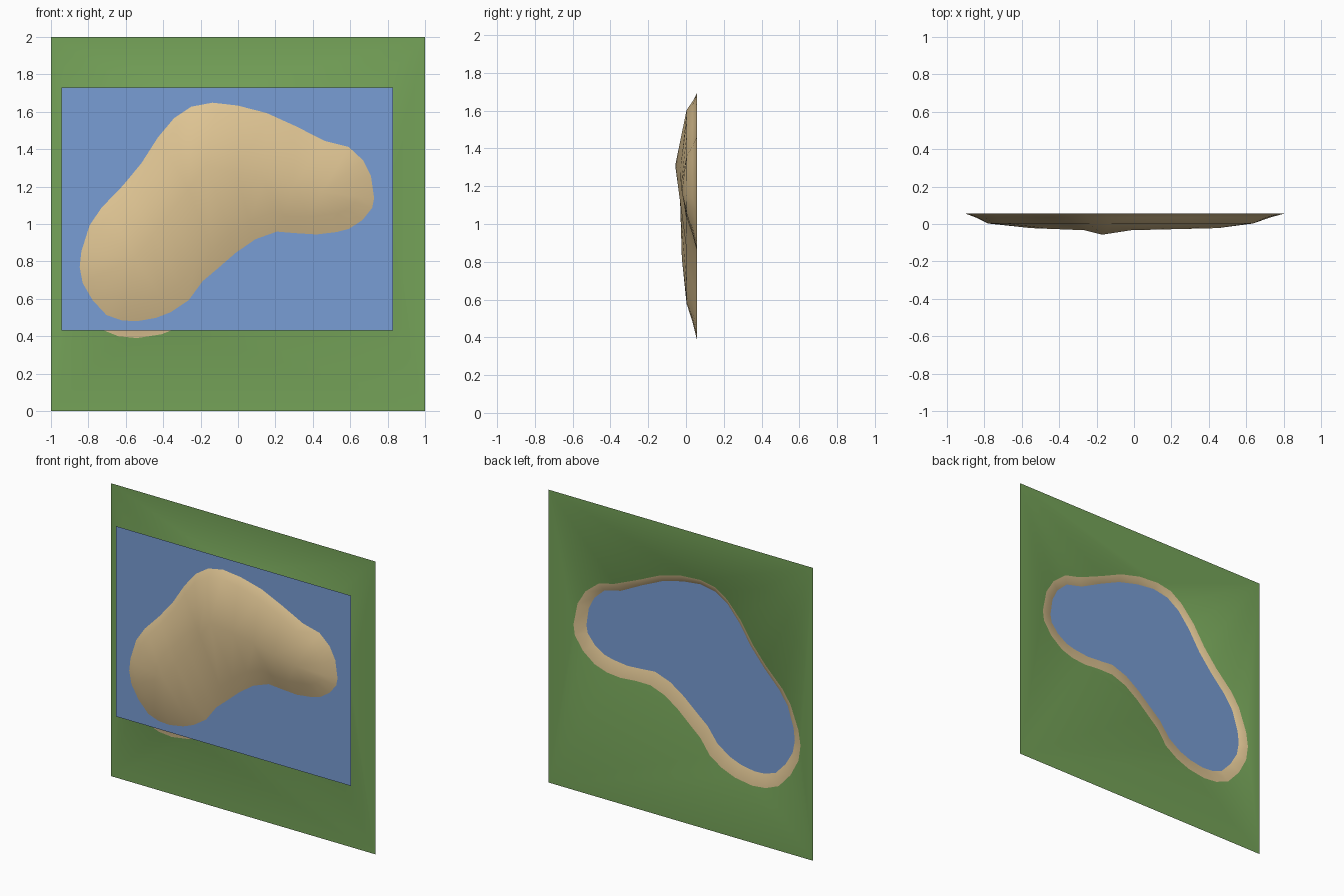
import bpy, bmesh
from mathutils import Vector

if "Cube" in bpy.data.objects:
    bpy.data.objects.remove(bpy.data.objects["Cube"])

TOP, WATER, SHELF = 0.057, 0.035, 0.003


def material(name, colour):
    m = bpy.data.materials.new(name)
    m.diffuse_color = (*colour, 1)
    m.use_nodes = True
    m.node_tree.nodes["Principled BSDF"].inputs["Base Color"].default_value = m.diffuse_color
    return m


grass = material("grass green", (0.18, 0.37, 0.10))
sand = material("sand", (0.73, 0.55, 0.29))
blue = material("water blue", (0.19, 0.34, 0.66))

# Shoreline outline (x, z)
RIM = [(.81, 1.13), (.78, 1.28), (.72, 1.38), (.62, 1.46), (.5, 1.49), (.31, 1.57),
       (.155, 1.64), (0, 1.68), (-.15, 1.69), (-.26, 1.67), (-.35, 1.61), (-.45, 1.5),
       (-.54, 1.36), (-.64, 1.24), (-.77, 1.11), (-.83, 1.02), (-.89, .86), (-.905, .76),
       (-.89, .655), (-.83, .54), (-.74, .44), (-.64, .4), (-.54, .39), (-.41, .41),
       (-.31, .45), (-.22, .51), (-.15, .61), (-.07, .68), (.02, .76), (.12, .83),
       (.23, .87), (.34, .87), (.46, .86), (.56, .87), (.65, .9), (.74, .97), (.8, 1.06)]

# Bent bottom line of the basin: left end, elbow, right end
SPINE = [Vector((-.55, .82)), Vector((-.17, 1.31)), Vector((.45, 1.17))]
# Which position along the bottom line each shoreline point slopes down to
ANCHORS = [(0, 2), (3, 2), (9, 1), (15, 0), (24, 0), (28, 1), (33, 2), (37, 2)]


def spine_point(i):
    for (i0, s0), (i1, s1) in zip(ANCHORS, ANCHORS[1:]):
        if i0 <= i <= i1:
            s = s0 + (s1 - s0) * (i - i0) / (i1 - i0)
            break
    s = round(s * 4) / 4
    k = min(int(s), 1)
    p = SPINE[k].lerp(SPINE[k + 1], s - k)
    y = -0.057 if s == 1 else -0.022 - 0.015 * (1 - abs(s - 1))
    return p, y


bm = bmesh.new()
rings = [[], [], [], []]
for i, c in enumerate(RIM):
    p = Vector(c)
    q, depth = spine_point(i)
    d = (q - p).normalized()
    w = 0.068 + 0.025 * d.dot(Vector((-.5, .87)))
    pts = [(p, TOP), (p + d * w, WATER), (p + d * w * 2.1, SHELF), (q, depth)]
    for ring, (v, y) in zip(rings, pts):
        ring.append(bm.verts.new((v.x, y, v.y)))

# Sandy basin
n = len(RIM)
for a, b in zip(rings, rings[1:]):
    for i in range(n):
        j = (i + 1) % n
        f = bm.faces.new((a[i], a[j], b[j], b[i]))
        f.material_index = 1

# Grass sheet around the basin
corners = [bm.verts.new((x, TOP, z)) for x, z in ((-1, 0), (1, 0), (1, 2), (-1, 2))]
edges = [bm.edges.new((corners[i], corners[(i + 1) % 4])) for i in range(4)]
edges += [bm.edges.get((rings[0][i], rings[0][(i + 1) % n])) for i in range(n)]
bmesh.ops.triangle_fill(bm, edges=edges, use_beauty=True)
bmesh.ops.remove_doubles(bm, verts=bm.verts, dist=0.0005)
bm.normal_update()
for f in bm.faces:
    f.smooth = True
    if f.normal.y < 0:
        f.normal_flip()

mesh = bpy.data.meshes.new("ground_with_basin")
bm.to_mesh(mesh)
bm.free()
mesh.materials.append(grass)
mesh.materials.append(sand)
bpy.context.collection.objects.link(bpy.data.objects.new("ground_with_basin", mesh))

# Water sheet
mesh = bpy.data.meshes.new("water")
mesh.from_pydata([(x, WATER, z) for x, z in ((-.945, .43), (-.945, 1.73), (.83, 1.73), (.83, .43))],
                 [], [(0, 1, 2, 3)])
mesh.materials.append(blue)
bpy.context.collection.objects.link(bpy.data.objects.new("water", mesh))
